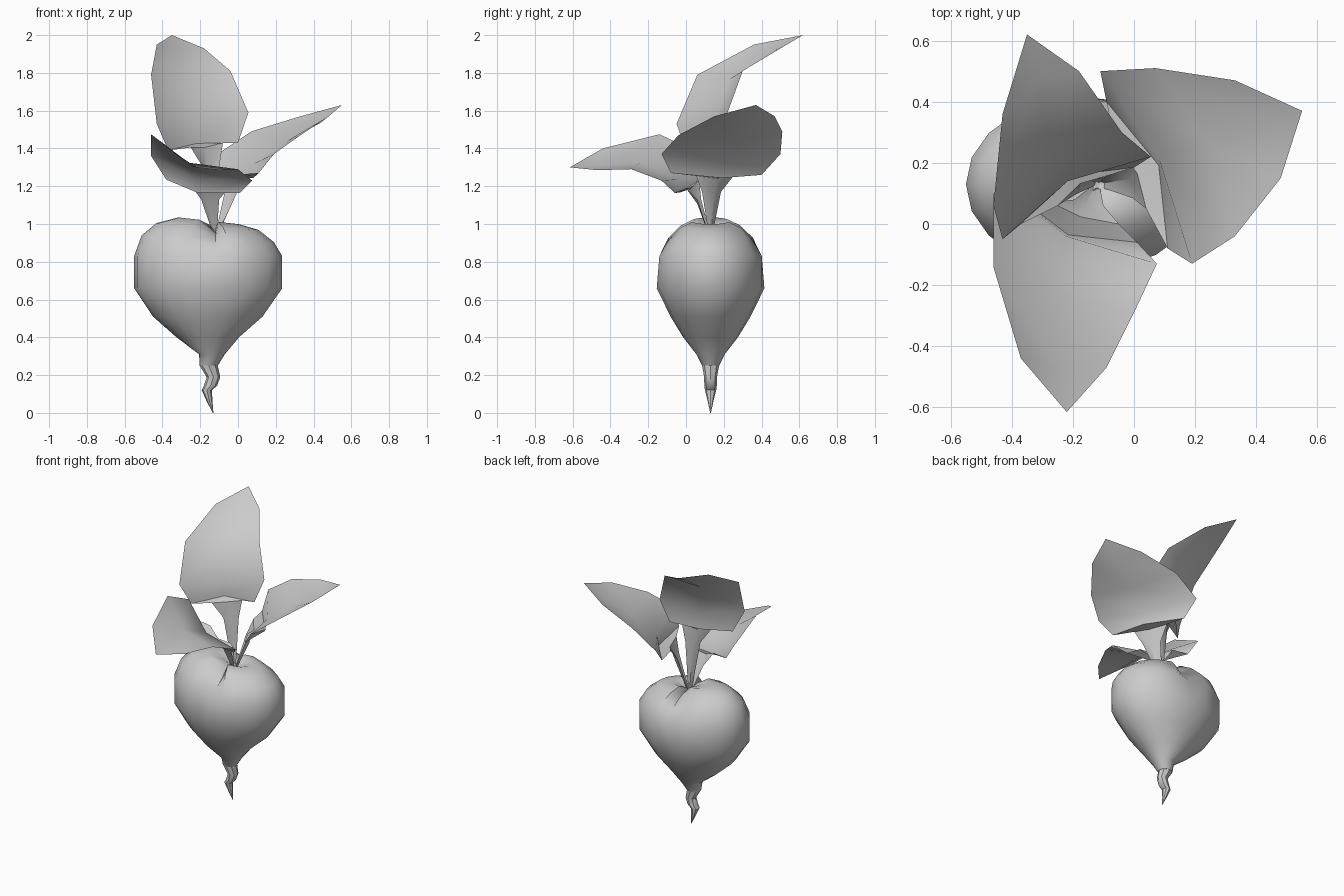
import bpy, math
from mathutils import Vector

CY = 0.13      # depth of the vertical axis
CLEFT = -0.12  # x of the groove between the two lobes


def make_object(name, verts, faces, angle):
    mesh = bpy.data.meshes.new(name)
    mesh.from_pydata(verts, [], faces)
    mesh.update()
    ob = bpy.data.objects.new(name, mesh)
    bpy.context.collection.objects.link(ob)
    bpy.ops.object.select_all(action='DESELECT')
    ob.select_set(True)
    bpy.context.view_layer.objects.active = ob
    bpy.ops.object.shade_smooth_by_angle(angle=math.radians(angle))
    return ob


def loft(name, rings, seg, angle, cleft=False):
    """Stack elliptical rings (z, centre x, radius x, radius y, groove depth)."""
    verts, faces = [], []
    for z, cx, rx, ry, dip in rings:
        for j in range(seg):
            a = 2 * math.pi * j / seg
            c, s = math.cos(a), math.sin(a)
            x, y, zz = cx + rx * c, CY + ry * s, z
            if cleft and dip:
                if abs(c) < 1e-4:          # groove vertex pulled inward
                    x = CLEFT
                    y = CY + ry * s * (1 - dip)
                    zz -= dip * 0.35
                if z > 0.9:                # left lobe slightly higher
                    zz -= 0.018 * (1 + c)
            verts.append((x, y, zz))
    for i in range(len(rings) - 1):
        for j in range(seg):
            k = (j + 1) % seg
            faces.append((i * seg + j, i * seg + k, (i + 1) * seg + k, (i + 1) * seg + j))
    faces.append(tuple(reversed(range(seg))))
    n = (len(rings) - 1) * seg
    faces.append(tuple(range(n, n + seg)))
    return make_object(name, verts, faces, angle)


# Heart-shaped bulb
loft("bulb", [
    (0.25, -0.155, 0.048, 0.045, 0), (0.31, -0.138, 0.068, 0.075, 0),
    (0.40, -0.16, 0.165, 0.145, 0), (0.51, -0.16, 0.29, 0.212, 0),
    (0.66, -0.158, 0.392, 0.285, 0), (0.83, -0.158, 0.392, 0.285, 0.05),
    (0.94, -0.16, 0.35, 0.235, 0.12), (1.005, -0.162, 0.27, 0.165, 0.17),
    (1.035, -0.155, 0.16, 0.10, 0.18), (1.01, -0.135, 0.06, 0.04, 0.15),
    (0.96, -0.12, 0.012, 0.012, 0)], 20, 50, cleft=True)

# Crooked tap root
loft("root", [
    (0.0, -0.132, 0.002, 0.002, 0), (0.06, -0.15, 0.015, 0.015, 0),
    (0.12, -0.165, 0.027, 0.03, 0), (0.145, -0.145, 0.035, 0.033, 0),
    (0.19, -0.13, 0.036, 0.034, 0), (0.25, -0.155, 0.048, 0.045, 0),
    (0.29, -0.15, 0.05, 0.05, 0)], 8, 40)


def leaf(name, rows, tip):
    """Folded sheet: each row is (left edge, right edge), the rib is sunk between them."""
    base = Vector((CLEFT, CY, 0.93))
    tip = Vector(tip)
    wl, wr = Vector(rows[4][0]), Vector(rows[4][1])
    side = (wr - wl).normalized()
    down = (wr - wl).cross(tip - base).normalized()
    if down.z > 0:
        down = -down
    verts = [base - side * 0.008, base + down * 0.008, base + side * 0.008]
    for i, (l, r) in enumerate(rows):
        l, r = Vector(l), Vector(r)
        fold = 0.3 if i == 0 else 0.14
        width = min((r - l).length, 0.5)
        rib = (l + r) / 2 + down * width * fold
        if i == 2:                         # keep the rib moving up at the blade's shoulders
            rib = rib + (tip - base) * 0.04
        verts += [l, rib, r]
    n = len(verts)
    verts.append(tip)
    faces = []
    for i in range(len(rows)):
        for j in (0, 1):
            a = 3 * i + j
            faces.append((a, a + 1, a + 4, a + 3))
    faces += [(n - 3, n - 2, n), (n - 2, n - 1, n)]
    return make_object(name, verts, faces, 60)


# Three leaves: stem neck, stem top, shoulders, then blade edge up to the tip
leaf("back_leaf", [
    ((-0.185, 0.10, 1.30), (-0.10, 0.15, 1.30)),
    ((-0.25, 0.06, 1.405), (-0.08, 0.16, 1.43)),
    ((-0.37, 0.00, 1.39), (0.00, 0.185, 1.43)),
    ((-0.43, -0.05, 1.53), (0.055, 0.22, 1.59)),
    ((-0.46, 0.06, 1.79), (-0.04, 0.30, 1.81)),
    ((-0.43, 0.36, 1.95), (-0.18, 0.50, 1.93))], (-0.35, 0.62, 2.0))

leaf("right_leaf", [
    ((-0.07, 0.185, 1.17), (-0.005, 0.085, 1.17)),
    ((-0.06, 0.26, 1.265), (0.04, 0.05, 1.265)),
    ((-0.09, 0.40, 1.26), (0.11, -0.08, 1.27)),
    ((-0.11, 0.50, 1.37), (0.19, -0.13, 1.37)),
    ((0.07, 0.51, 1.49), (0.33, -0.04, 1.47)),
    ((0.33, 0.47, 1.57), (0.48, 0.15, 1.57))], (0.55, 0.37, 1.63))

leaf("front_leaf", [
    ((-0.195, 0.08, 1.13), (-0.10, 0.06, 1.13)),
    ((-0.27, 0.07, 1.235), (-0.05, 0.00, 1.19)),
    ((-0.38, 0.09, 1.235), (0.01, -0.06, 1.165)),
    ((-0.46, 0.10, 1.36), (0.075, -0.13, 1.23)),
    ((-0.46, -0.14, 1.475), (0.00, -0.29, 1.29)),
    ((-0.37, -0.44, 1.40), (-0.09, -0.47, 1.285))], (-0.22, -0.615, 1.30))
